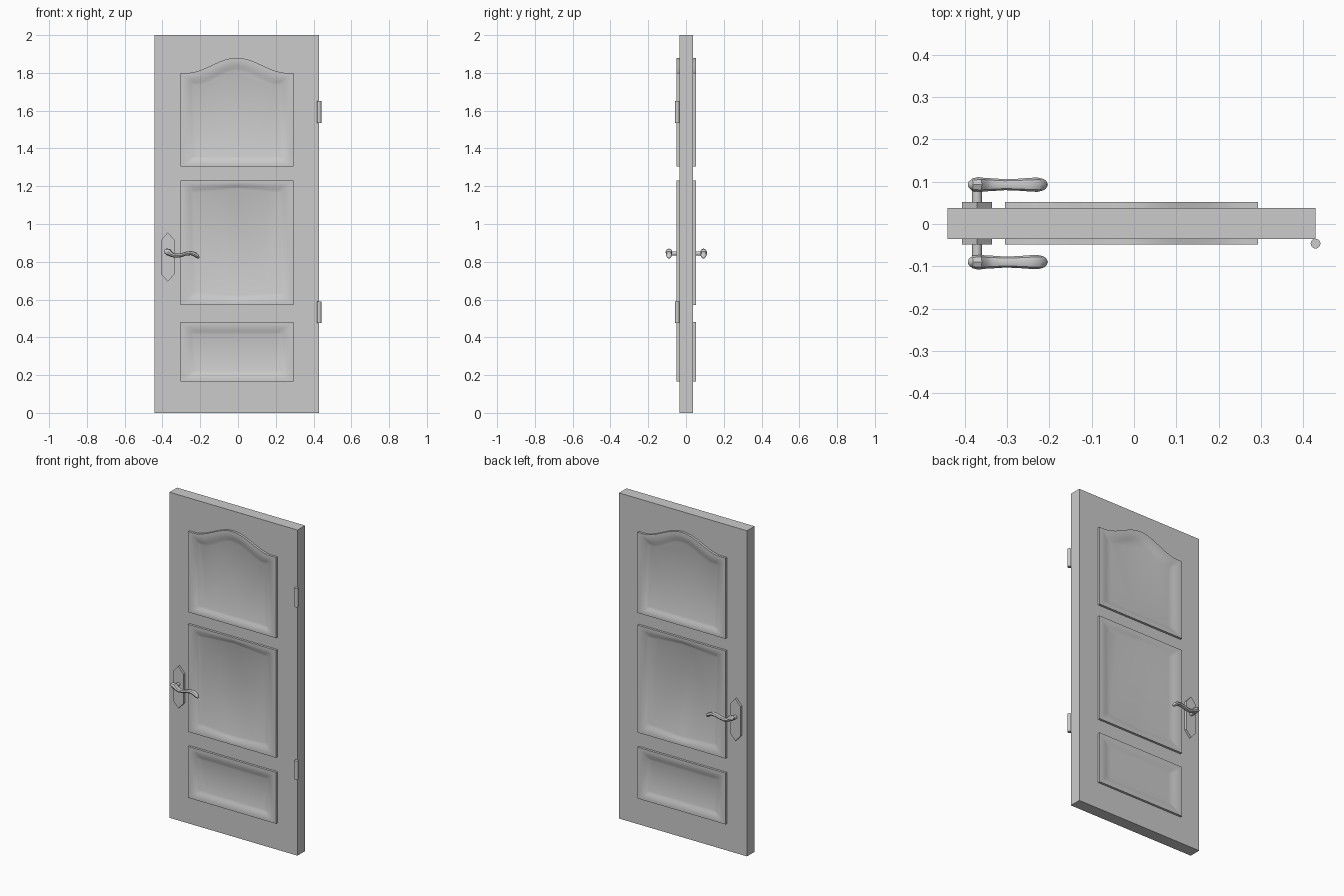
import bpy, bmesh
from math import cos, sin, pi
from mathutils import Vector

if "Cube" in bpy.data.objects:
    bpy.data.objects.remove(bpy.data.objects["Cube"])

XC, YC = -0.006, 0.0015          # slab centre
FACE, RAISED = 0.0365, 0.0505    # slab half depth, moulding height


def finish(name, bm, angle=None):
    bmesh.ops.recalc_face_normals(bm, faces=bm.faces)
    me = bpy.data.meshes.new(name)
    bm.to_mesh(me)
    bm.free()
    ob = bpy.data.objects.new(name, me)
    bpy.context.collection.objects.link(ob)
    if angle:
        bpy.ops.object.select_all(action='DESELECT')
        bpy.context.view_layer.objects.active = ob
        ob.select_set(True)
        bpy.ops.object.shade_smooth_by_angle(angle=angle)
    return ob


def loft(bm, rings):
    loops = [[bm.verts.new(p) for p in r] for r in rings]
    n = len(loops[0])
    for a, b in zip(loops, loops[1:]):
        for i in range(n):
            j = (i + 1) % n
            bm.faces.new((a[i], a[j], b[j], b[i]))
    bm.faces.new(loops[0])
    bm.faces.new(loops[-1])


# Door slab
bm = bmesh.new()
bmesh.ops.create_cube(bm, size=1)
bmesh.ops.scale(bm, vec=(0.87, 2 * FACE, 2), verts=bm.verts)
bmesh.ops.translate(bm, vec=(XC, YC, 1), verts=bm.verts)
finish("door_slab", bm)


def bell(u):
    # flat shoulders rising smoothly to a rounded crown, u in -1..1
    u = min(abs(u) / 0.82, 1)
    return (1 + cos(pi * u)) / 2 * 0.75 + (1 - u * u) * 0.25


def outline(half, bottom, top, n=20):
    us = [-1 + 2 * i / n for i in range(n + 1)]
    return ([(XC + half * u, bottom(u)) for u in us] +
            [(XC + half * u, top(u)) for u in reversed(us)])


# Recessed mouldings: (blend from outer to inner outline, distance from slab centre)
PROFILE = [(0, 0.03), (0, RAISED), (0.22, RAISED), (0.4, 0.0492), (0.6, 0.0462),
           (0.8, 0.0418), (1, 0.038)]


def panel(name, side, outer, inner):
    rings = [[Vector((a[0] + (b[0] - a[0]) * t, YC + side * d, a[1] + (b[1] - a[1]) * t))
              for a, b in zip(outer, inner)] for t, d in PROFILE]
    bm = bmesh.new()
    loft(bm, rings)
    bm.faces.ensure_lookup_table()
    finish(name, bm, 0.5)


W, WI = 0.299, 0.232
panels = {
    "top_panel": (outline(W, lambda u: 1.305, lambda u: 1.80 + 0.08 * bell(u)),
                  outline(WI, lambda u: 1.358, lambda u: 1.735 + 0.075 * bell(u))),
    "middle_panel": (outline(W, lambda u: 0.57, lambda u: 1.23),
                     outline(WI, lambda u: 0.64 - 0.02 * (1 - abs(u)),
                             lambda u: 1.165 + 0.022 * (1 - abs(u)))),
    "bottom_panel": (outline(W, lambda u: 0.165, lambda u: 0.48),
                     outline(WI, lambda u: 0.225, lambda u: 0.415)),
}

# Lever stations: x, z, depth radius, height radius
LEVER = [(-0.391, 0.853, 0.007, 0.007), (-0.382, 0.855, 0.015, 0.015),
         (-0.368, 0.852, 0.018, 0.018), (-0.354, 0.840, 0.016, 0.013),
         (-0.335, 0.832, 0.015, 0.011), (-0.305, 0.834, 0.013, 0.010),
         (-0.275, 0.843, 0.014, 0.010), (-0.248, 0.846, 0.016, 0.011),
         (-0.228, 0.839, 0.017, 0.012), (-0.213, 0.827, 0.013, 0.010),
         (-0.207, 0.819, 0.004, 0.004)]
HX, HZ = -0.3715, 0.84

for side, label in ((-1, "front"), (1, "back")):
    for name, (outer, inner) in panels.items():
        panel(f"{label}_{name}", side, outer, inner)

    # Pointed lock plate
    pts = [(0, 0.955), (0.0355, 0.915), (0.0355, 0.735), (0, 0.695), (-0.0355, 0.735),
           (-0.0355, 0.915)]
    bm = bmesh.new()
    loft(bm, [[(HX + x, YC + side * d, z) for x, z in pts] for d in (0.03, RAISED)])
    finish(f"{label}_lock_plate", bm)

    # Spindle
    bm = bmesh.new()
    loft(bm, [[(HX + 0.012 * cos(a), YC + side * d, HZ + 0.004 + 0.012 * sin(a))
               for a in [2 * pi * k / 10 for k in range(10)]] for d in (0.045, 0.09)])
    finish(f"{label}_spindle", bm, 0.7)

    # S-shaped lever
    rings = []
    for i, (x, z, ry, rz) in enumerate(LEVER):
        p, q = LEVER[max(i - 1, 0)], LEVER[min(i + 1, len(LEVER) - 1)]
        t = Vector((q[0] - p[0], 0, q[1] - p[1])).normalized()
        up = Vector((-t.z, 0, t.x))
        c = Vector((x, YC + side * 0.0915, z))
        rings.append([c + up * rz * sin(a) + Vector((0, ry * cos(a), 0))
                      for a in [2 * pi * k / 8 for k in range(8)]])
    bm = bmesh.new()
    loft(bm, rings)
    finish(f"{label}_lever", bm, 0.7)

# Hinge barrels
for name, z in (("upper_hinge", 1.5925), ("lower_hinge", 0.5325)):
    bm = bmesh.new()
    bmesh.ops.create_cone(bm, cap_ends=True, segments=20, radius1=0.0115, radius2=0.0115,
                          depth=0.115)
    bmesh.ops.translate(bm, vec=(0.4295, -0.0465, z), verts=bm.verts)
    finish(name, bm, 0.6)
